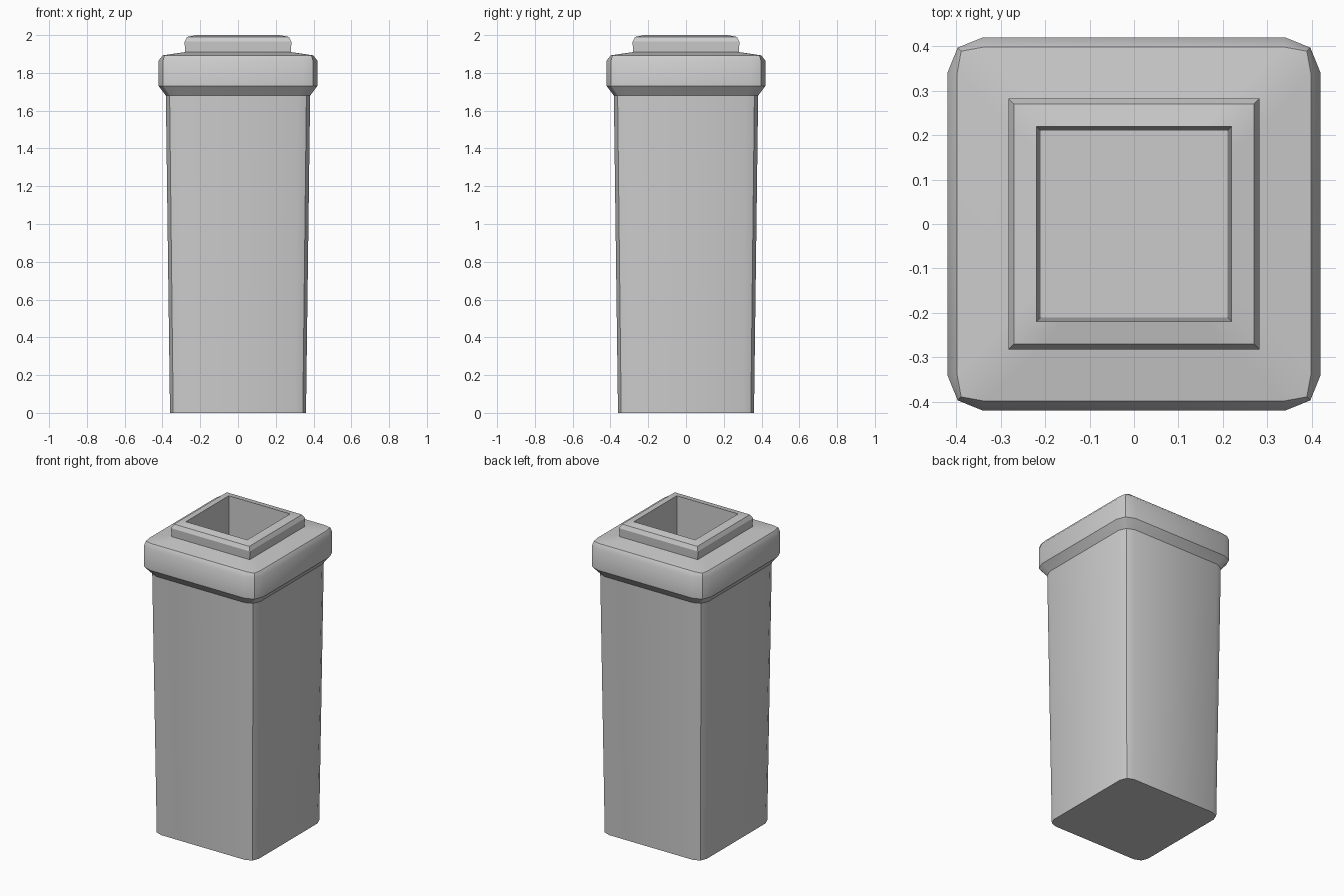
import bpy, bmesh
from math import radians

if "Cube" in bpy.data.objects:
    bpy.data.objects.remove(bpy.data.objects["Cube"])


def ring_points(half, flat, mid):
    """Square outline with a two-step rounded corner: 12 points."""
    pts = []
    corner = [(half, flat), (mid, mid), (flat, half)]
    for turn in range(4):
        for x, y in corner:
            for _ in range(turn):
                x, y = -y, x
            pts.append((x, y))
    return pts


def loft(name, rings):
    """Stack of (z, half width, flat half length, corner) rings, capped at both ends."""
    bm = bmesh.new()
    loops = [[bm.verts.new((x, y, z)) for x, y in ring_points(h, f, m)]
             for z, h, f, m in rings]
    for a, b in zip(loops, loops[1:]):
        for i in range(12):
            j = (i + 1) % 12
            bm.faces.new((a[i], a[j], b[j], b[i]))
    bm.faces.new(loops[0][::-1])
    bm.faces.new(loops[-1])
    bmesh.ops.recalc_face_normals(bm, faces=bm.faces)
    mesh = bpy.data.meshes.new(name)
    bm.to_mesh(mesh)
    bm.free()
    obj = bpy.data.objects.new(name, mesh)
    bpy.context.collection.objects.link(obj)
    bpy.ops.object.select_all(action='DESELECT')
    obj.select_set(True)
    bpy.context.view_layer.objects.active = obj
    bpy.ops.object.shade_smooth_by_angle(angle=radians(30))
    return obj


def square(z, half):
    return (z, half, half * 0.75, half)


# Tapered shaft, collar with sloping shoulder, square neck and hollow in one skin
loft("square_pot", [
    (0.00, 0.36, 0.30, 0.343),
    (1.68, 0.382, 0.315, 0.362),
    (1.73, 0.42, 0.34, 0.397),
    (1.865, 0.42, 0.34, 0.397),
    (1.893, 0.398, 0.34, 0.389),
    square(1.91, 0.28),
    square(1.965, 0.283),
    square(1.99, 0.27),
    square(2.00, 0.22),
    square(1.40, 0.21),
])
